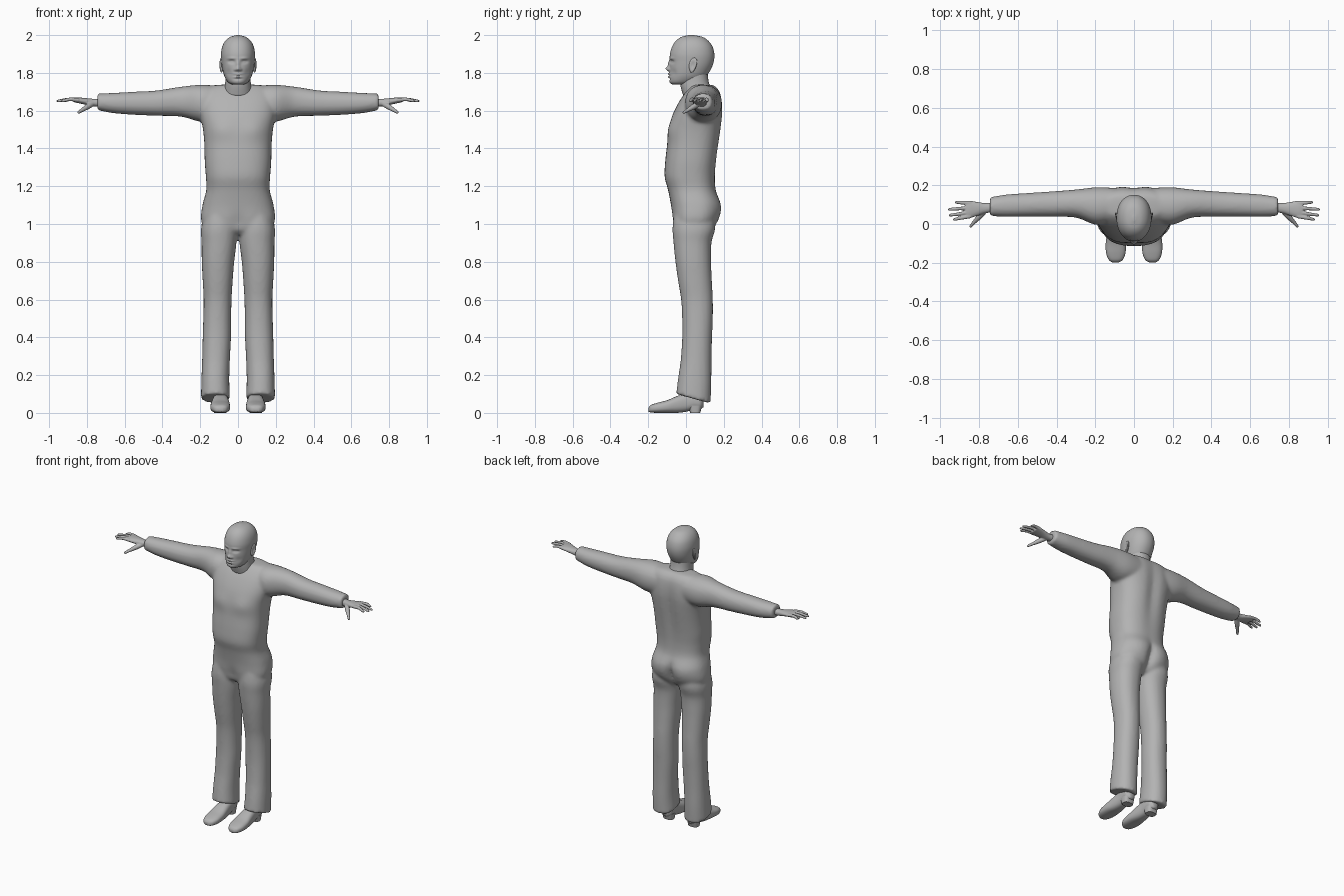
import bpy, bmesh, math
from mathutils import Vector

grey = bpy.data.materials.new("plain_grey")
grey.diffuse_color = (0.45, 0.45, 0.45, 1)


def spline(keys, steps):
    """Smooth rows through the key rows."""
    rows = []
    for i in range(len(keys) - 1):
        p = [keys[max(0, min(len(keys) - 1, i + k))] for k in (-1, 0, 1, 2)]
        for s in range(steps):
            t = s / steps
            rows.append([0.5 * (2 * b + (c - a) * t + (2 * a - 5 * b + 4 * c - d) * t * t
                                + (3 * b - a - 3 * c + d) * t ** 3) for a, b, c, d in zip(*p)])
    return rows + [list(keys[-1])]


def skin(bm, rings):
    """Closed surface through rings of points."""
    vs = [[bm.verts.new(p) for p in r] for r in rings]
    n = len(vs[0])
    for a, b in zip(vs, vs[1:]):
        for i in range(n):
            bm.faces.new((a[i], a[(i + 1) % n], b[(i + 1) % n], b[i]))
    bm.faces.new(vs[0])
    bm.faces.new(vs[-1])
    return [v for r in vs for v in r]


def loft(bm, axis, keys, n=32, steps=6, e=2.2, sx=1, tilt=None):
    """Rounded sections along an axis; key = position, low/high bounds of the other two axes."""
    rings = []
    for t, a0, a1, b0, b1 in spline(keys, steps):
        ring = []
        for i in range(n):
            c, s = math.cos(2 * math.pi * i / n), math.sin(2 * math.pi * i / n)
            a = (a0 + a1) / 2 + (a1 - a0) / 2 * math.copysign(abs(c) ** (2 / e), c)
            b = (b0 + b1) / 2 + (b1 - b0) / 2 * math.copysign(abs(s) ** (2 / e), s)
            p = {"x": (t, a, b), "y": (a, t, b), "z": (a, b, t)}[axis]
            p = Vector((p[0] * sx, p[1], p[2]))
            if tilt:
                p.z += tilt(p)
            ring.append(p)
        rings.append(ring)
    return skin(bm, rings)


def tube(bm, keys, n=12, steps=4):
    """Round tapered limb; key = x, y, z, radius."""
    rows = spline(keys, steps)
    rings = []
    for i, r in enumerate(rows):
        d = Vector(rows[min(i + 1, len(rows) - 1)][:3]) - Vector(rows[max(i - 1, 0)][:3])
        q = d.to_track_quat("Z", "Y")
        rings.append([Vector(r[:3]) + q @ Vector((r[3] * math.cos(2 * math.pi * k / n),
                      r[3] * math.sin(2 * math.pi * k / n), 0)) for k in range(n)])
    skin(bm, rings)


def bumps(verts, side, items, mid):
    """Soft mirrored bumps along y; item = x, z, width, height, depth."""
    moves = []
    for v in verts:
        w = max(0, min(1, (v.co.y - mid) * side / 0.04))
        xs = abs(v.co.x)
        moves.append(w * sum(d * math.exp(-((xs - x) / sx) ** 2 - ((v.co.z - z) / sz) ** 2)
                             for x, z, sx, sz, d in items))
    for v, m in zip(verts, moves):
        v.co.y += m


def finish(bm, name, voxel=0, smooth=0, mirror=False, angle=180):
    bmesh.ops.recalc_face_normals(bm, faces=bm.faces)
    me = bpy.data.meshes.new(name)
    bm.to_mesh(me)
    bm.free()
    me.materials.append(grey)
    ob = bpy.data.objects.new(name, me)
    bpy.context.collection.objects.link(ob)
    bpy.context.view_layer.objects.active = ob
    ob.select_set(True)
    bpy.ops.object.shade_smooth_by_angle(angle=math.radians(angle))
    ob.select_set(False)
    if voxel:
        m = ob.modifiers.new("merge", "REMESH")
        m.mode, m.voxel_size, m.use_smooth_shade = "VOXEL", voxel, True
    if smooth:
        m = ob.modifiers.new("soften", "SMOOTH")
        m.factor, m.iterations = 0.5, smooth
    if mirror:
        m = ob.modifiers.new("mirror", "MIRROR")
        m.use_mirror_merge = False
    return ob


# Clothed body: torso, sleeves and trouser legs merged into one skin
bm = bmesh.new()
torso = [(z, -w, w, y0, y1) for z, w, y0, y1 in (
    (0.945, 0.09, -0.03, 0.10), (0.97, 0.16, -0.06, 0.135), (1.02, 0.195, -0.072, 0.165),
    (1.10, 0.188, -0.08, 0.18), (1.18, 0.168, -0.095, 0.158), (1.25, 0.17, -0.113, 0.155),
    (1.33, 0.176, -0.11, 0.162), (1.42, 0.178, -0.10, 0.175), (1.50, 0.185, -0.092, 0.187),
    (1.58, 0.20, -0.07, 0.195), (1.65, 0.205, -0.035, 0.192), (1.70, 0.19, 0.0, 0.18),
    (1.73, 0.15, 0.03, 0.155), (1.738, 0.08, 0.05, 0.13))]
body = loft(bm, "z", torso, n=64, e=2.5)
bumps(body, 1, [(0, 1.03, 0.025, 0.08, -0.03), (0.085, 1.06, 0.07, 0.08, 0.012),
                (0, 1.5, 0.04, 0.2, -0.014)], 0.06)
bumps(body, -1, [(0.09, 1.5, 0.06, 0.05, -0.008), (0, 1.0, 0.04, 0.06, 0.012)], 0.0)
for s in (1, -1):
    loft(bm, "x", [(0.08, 0.02, 0.185, 1.55, 1.73), (0.19, -0.005, 0.19, 1.54, 1.737),
                   (0.30, 0.033, 0.178, 1.568, 1.727), (0.43, 0.037, 0.168, 1.573, 1.707),
                   (0.55, 0.037, 0.16, 1.578, 1.70), (0.66, 0.037, 0.152, 1.587, 1.694),
                   (0.745, 0.042, 0.138, 1.603, 1.69)], sx=s)
    loft(bm, "z", [(1.08, 0.01, 0.17, -0.06, 0.15), (0.98, 0.004, 0.195, -0.071, 0.155),
                   (0.90, 0.008, 0.193, -0.066, 0.135), (0.80, 0.02, 0.192, -0.056, 0.133),
                   (0.70, 0.028, 0.187, -0.042, 0.137), (0.60, 0.034, 0.182, -0.026, 0.142),
                   (0.50, 0.036, 0.184, -0.02, 0.142), (0.40, 0.037, 0.187, -0.02, 0.138),
                   (0.28, 0.043, 0.19, -0.028, 0.135), (0.17, 0.046, 0.194, -0.042, 0.134),
                   (0.075, 0.042, 0.196, -0.052, 0.13)],
         sx=s, tilt=lambda p: -0.28 * (p.y - 0.04) * max(0, 1 - (p.z - 0.075) / 0.2))
finish(bm, "clothed_body", voxel=0.01, smooth=5)

# Head with sculpted face
bm = bmesh.new()
head = [(z, -w, w, y0, y1) for z, w, y0, y1 in (
    (1.738, 0.03, -0.072, 0.02), (1.75, 0.052, -0.086, 0.06), (1.78, 0.071, -0.088, 0.105),
    (1.82, 0.082, -0.087, 0.132), (1.86, 0.088, -0.085, 0.147), (1.90, 0.09, -0.085, 0.15),
    (1.94, 0.083, -0.073, 0.14), (1.97, 0.067, -0.053, 0.118), (1.99, 0.042, -0.025, 0.088),
    (2.0, 0.008, 0.015, 0.04))]
skull = loft(bm, "z", head, n=96, steps=10, e=2.15)
bumps(skull, -1, [(0, 1.822, 0.012, 0.012, -0.02), (0, 1.848, 0.010, 0.02, -0.010),
                  (0.014, 1.817, 0.007, 0.007, -0.008), (0.034, 1.877, 0.022, 0.007, -0.005),
                  (0.034, 1.859, 0.016, 0.009, 0.012), (0.034, 1.858, 0.009, 0.005, -0.006),
                  (0, 1.793, 0.02, 0.005, -0.008), (0, 1.778, 0.018, 0.005, -0.008),
                  (0, 1.786, 0.024, 0.002, 0.005), (0, 1.767, 0.02, 0.004, 0.004),
                  (0.05, 1.80, 0.018, 0.02, 0.005)], -0.02)
finish(bm, "head")

# Neck
bm = bmesh.new()
loft(bm, "z", [(1.68, -0.078, 0.078, -0.015, 0.145), (1.735, -0.069, 0.069, -0.03, 0.125),
               (1.78, -0.066, 0.066, -0.03, 0.116), (1.83, -0.066, 0.066, -0.03, 0.115)])
finish(bm, "neck")

# Ears: dished ovals
bm = bmesh.new()
bmesh.ops.create_uvsphere(bm, u_segments=24, v_segments=16, radius=1)
for v in bm.verts:
    x, y, z = v.co
    x -= 0.9 * math.exp(-(y * y + z * z) / 0.3) if x > 0 else 0
    y *= 0.85 + 0.2 * z
    v.co = (0.088 + 0.011 * x + 0.006 * y, 0.036 + 0.024 * y + 0.006 * z, 1.841 + 0.04 * z)
finish(bm, "ear", mirror=True)

# Hands: palm, four fingers and a thumb
bm = bmesh.new()
loft(bm, "x", [(0.72, 0.062, 0.112, 1.62, 1.663), (0.77, 0.055, 0.108, 1.623, 1.663),
               (0.81, 0.042, 0.114, 1.632, 1.667), (0.85, 0.03, 0.12, 1.641, 1.67),
               (0.872, 0.032, 0.118, 1.646, 1.668)], steps=4)
for y0, y1, tip in ((0.040, 0.024, 0.935), (0.062, 0.046, 0.957),
                    (0.085, 0.076, 0.96), (0.108, 0.112, 0.925)):
    tube(bm, [(0.845, y0, 1.656, 0.011), (0.89, (y0 + y1) / 2, 1.66, 0.0095),
              (tip - 0.01, y1, 1.652, 0.0075), (tip, y1, 1.65, 0.004)])
tube(bm, [(0.765, 0.075, 1.64, 0.014), (0.795, 0.042, 1.622, 0.015), (0.825, 0.01, 1.603, 0.010),
          (0.842, -0.01, 1.592, 0.008), (0.848, -0.016, 1.588, 0.004)])
finish(bm, "hand", voxel=0.0035, smooth=3, mirror=True)

# Shoes: rounded upper on a flat sole, with a separate heel block
bm = bmesh.new()
loft(bm, "y", [(-0.198, 0.078, 0.112, 0.006, 0.028), (-0.185, 0.058, 0.13, 0.002, 0.042),
               (-0.15, 0.044, 0.144, 0.0, 0.054), (-0.10, 0.042, 0.146, 0.0, 0.067),
               (-0.05, 0.046, 0.14, 0.0, 0.088), (0.0, 0.052, 0.134, 0.006, 0.105),
               (0.04, 0.053, 0.133, 0.018, 0.112), (0.075, 0.058, 0.13, 0.02, 0.11),
               (0.092, 0.075, 0.112, 0.03, 0.10)], e=2.6)
finish(bm, "shoe", mirror=True)
bm = bmesh.new()
loft(bm, "z", [(0.0, 0.06, 0.128, 0.022, 0.075), (0.04, 0.056, 0.132, 0.012, 0.086)],
     steps=2, e=3)
finish(bm, "shoe_heel", mirror=True, angle=40)
